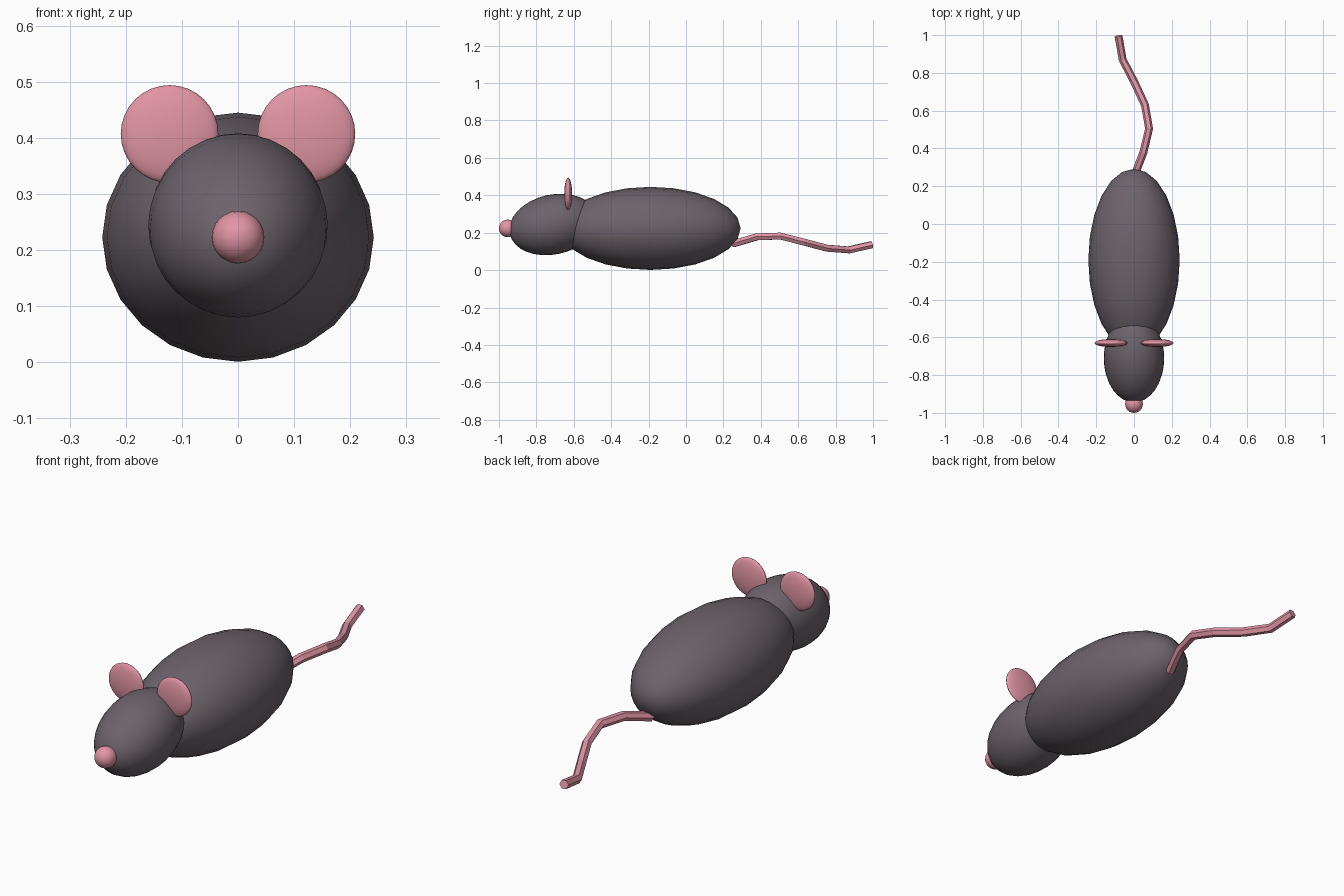
import bpy
import math

cube = bpy.data.objects.get("Cube")
if cube:
    bpy.data.objects.remove(cube, do_unlink=True)


def make_material(name, colour):
    mat = bpy.data.materials.new(name)
    mat.use_nodes = True
    mat.diffuse_color = colour
    mat.node_tree.nodes["Principled BSDF"].inputs["Base Color"].default_value = colour
    return mat


fur = make_material("dark grey fur", (0.15, 0.125, 0.145, 1))
pink = make_material("pink skin", (0.76, 0.30, 0.38, 1))


def ellipsoid(name, centre, radii, mat, tilt=0, segments=24, rings=12):
    """Smooth ellipsoid with its poles along y, tilted about x."""
    bpy.ops.mesh.primitive_uv_sphere_add(segments=segments, ring_count=rings, radius=1)
    obj = bpy.context.object
    obj.name = name
    obj.rotation_euler.x = math.radians(90)
    bpy.ops.object.transform_apply(location=False, rotation=True, scale=False)
    obj.scale = radii
    obj.rotation_euler.x = math.radians(tilt)
    obj.location = centre
    obj.data.materials.append(mat)
    bpy.ops.object.shade_smooth()
    return obj


# Body, head and nose
ellipsoid("body", (0, -0.19, 0.223), (0.242, 0.482, 0.222), fur)
ellipsoid("head", (0, -0.71, 0.244), (0.16, 0.238, 0.16), fur, tilt=12.5,
          segments=32, rings=16)
ellipsoid("nose", (0, -0.953, 0.223), (0.047, 0.047, 0.047), pink)

# Flat round ears
for side, x in (("left", 0.122), ("right", -0.122)):
    ellipsoid(side + "_ear", (x, -0.63, 0.407), (0.087, 0.021, 0.087), pink,
              segments=32, rings=16)

# Wavy six-sided tail
path = [(0, 0.25, 0.14), (0.05, 0.38, 0.178), (0.08, 0.505, 0.182),
        (0.058, 0.63, 0.15), (0, 0.755, 0.117), (-0.06, 0.87, 0.108),
        (-0.082, 0.995, 0.136)]
curve = bpy.data.curves.new("tail", "CURVE")
curve.dimensions = "3D"
curve.bevel_depth = 0.021
curve.bevel_resolution = 1
curve.use_fill_caps = True
spline = curve.splines.new("POLY")
spline.points.add(len(path) - 1)
for point, co in zip(spline.points, path):
    point.co = (*co, 1)
tail = bpy.data.objects.new("tail", curve)
bpy.context.collection.objects.link(tail)
curve.materials.append(pink)
bpy.ops.object.select_all(action="DESELECT")
tail.select_set(True)
bpy.context.view_layer.objects.active = tail
bpy.ops.object.convert(target="MESH")
bpy.ops.object.shade_flat()
